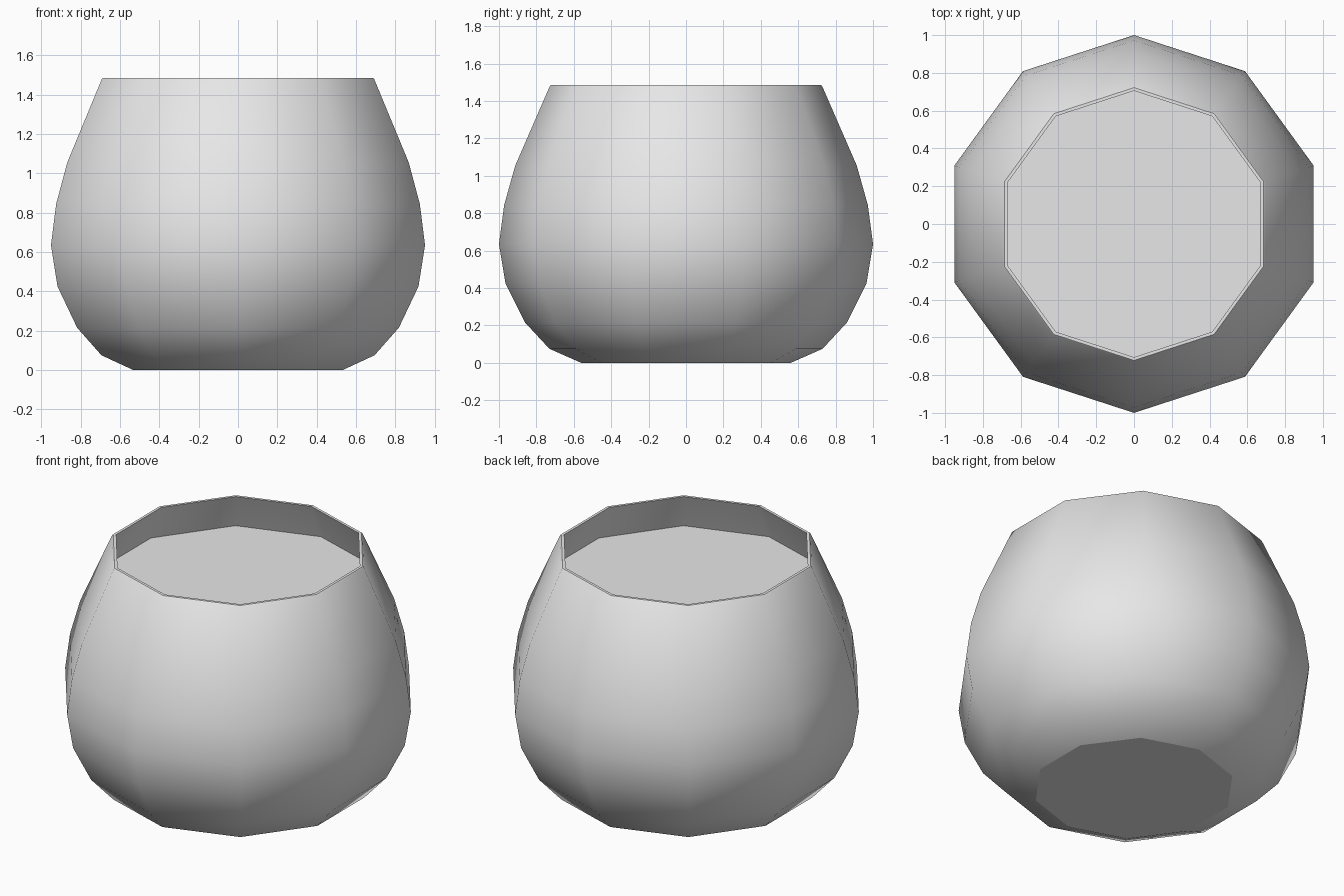
import bpy
import bmesh
from math import sin, cos, pi

SIDES = 10

cube = bpy.data.objects.get("Cube")
if cube:
    bpy.data.objects.remove(cube, do_unlink=True)

grey = bpy.data.materials.new("plain grey")
grey.use_nodes = True
colour = (0.8, 0.8, 0.8, 1)
grey.diffuse_color = colour
grey.node_tree.nodes["Principled BSDF"].inputs["Base Color"].default_value = colour


def ring(bm, radius, z):
    """Ten-sided ring with a corner on the y axis."""
    angles = [pi / 2 + 2 * pi * i / SIDES for i in range(SIDES)]
    return [bm.verts.new((radius * cos(a), radius * sin(a), z)) for a in angles]


def finish(bm, name):
    """Flat level faces, smooth walls, crisp edges between them."""
    bm.normal_update()
    for face in bm.faces:
        face.smooth = abs(face.normal.z) < 0.99
    for edge in bm.edges:
        edge.smooth = all(f.smooth for f in edge.link_faces)
    mesh = bpy.data.meshes.new(name)
    bm.to_mesh(mesh)
    bm.free()
    mesh.materials.append(grey)
    obj = bpy.data.objects.new(name, mesh)
    bpy.context.collection.objects.link(obj)


# Bowl: outer wall upward, rim, then inner wall back down
outer = [(0.56, 0), (0.73, 0.075), (0.86, 0.215), (0.965, 0.425), (1, 0.635),
         (0.972, 0.845), (0.913, 1.055), (0.728, 1.48), (0.722, 1.485)]
inner = [(0.705, 1.485), (0.89, 1.055), (0.948, 0.845), (0.975, 0.635),
         (0.94, 0.425), (0.84, 0.22), (0.715, 0.095), (0.55, 0.025)]
bm = bmesh.new()
rings = [ring(bm, r, z) for r, z in outer + inner]
for low, high in zip(rings, rings[1:]):
    for i in range(SIDES):
        j = (i + 1) % SIDES
        bm.faces.new((low[i], low[j], high[j], high[i]))
bm.faces.new(rings[0][::-1])
bm.faces.new(rings[-1])
finish(bm, "bowl")

# Level surface of the contents, just below the rim
bm = bmesh.new()
bm.faces.new(ring(bm, 0.8, 1.263))
finish(bm, "contents_surface")
